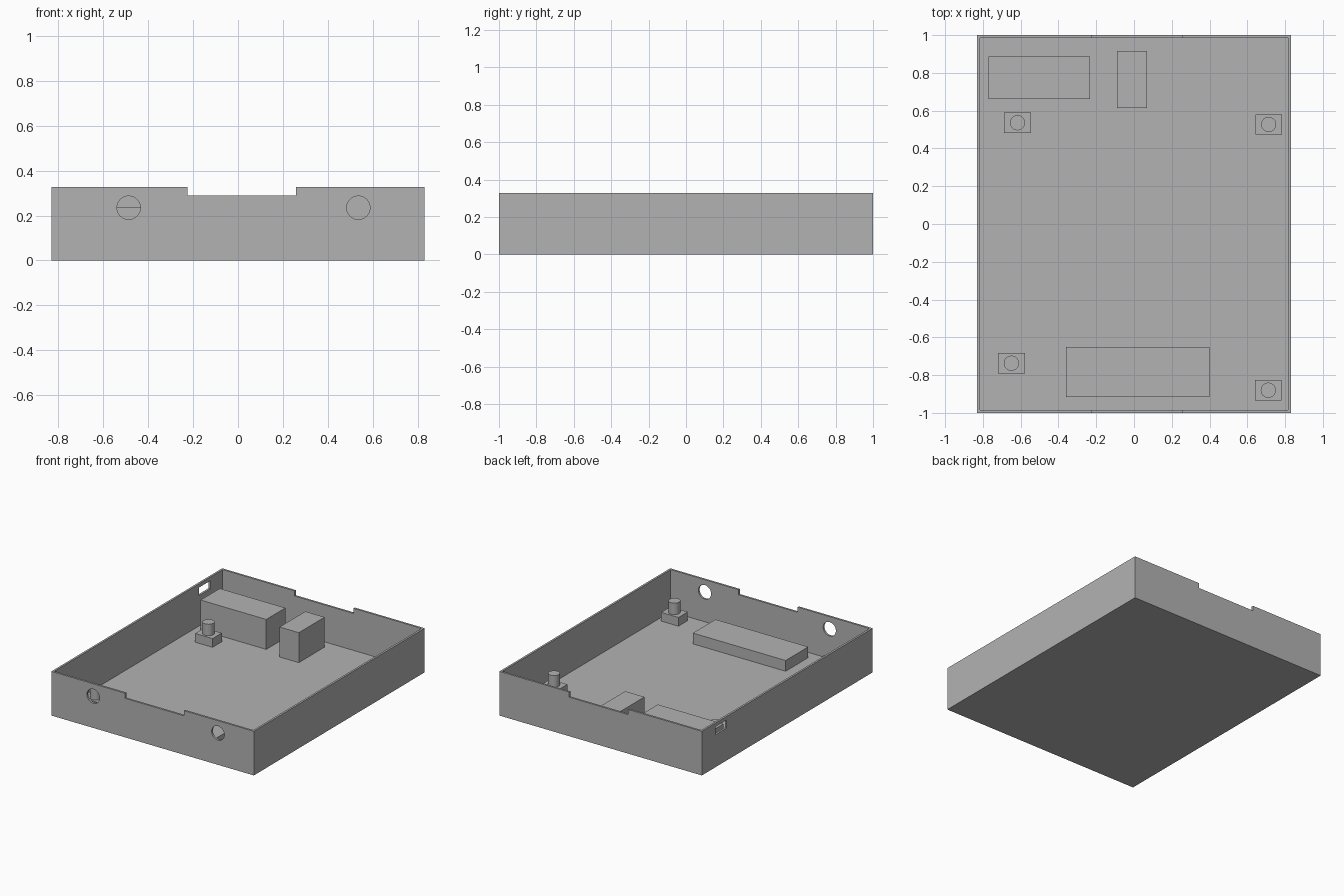
import bpy

if "Cube" in bpy.data.objects:
    bpy.data.objects.remove(bpy.data.objects["Cube"], do_unlink=True)

# One plain grey for the whole model
grey = bpy.data.materials.new("plain grey")
grey.use_nodes = True
colour = (0.45, 0.45, 0.45, 1)
grey.diffuse_color = colour
grey.node_tree.nodes["Principled BSDF"].inputs["Base Color"].default_value = colour

HALF_X, HALF_Y, HEIGHT = 0.83, 1.0, 0.327
WALL, FLOOR = 0.015, 0.015


def finish(obj, name):
    obj.name = name
    bpy.ops.object.transform_apply(location=False, rotation=True, scale=True)
    obj.data.materials.clear()
    obj.data.materials.append(grey)
    return obj


def box(name, x, y, z):
    """Box from (low, high) pairs along each axis."""
    spans = (x, y, z)
    bpy.ops.mesh.primitive_cube_add(size=1, location=[(a + b) / 2 for a, b in spans])
    obj = bpy.context.object
    obj.scale = [b - a for a, b in spans]
    return finish(obj, name)


def cylinder(name, centre, radius, depth, turn=0):
    bpy.ops.mesh.primitive_cylinder_add(vertices=48, radius=radius, depth=depth,
                                        location=centre, rotation=(turn, 0, 0))
    obj = finish(bpy.context.object, name)
    bpy.ops.object.shade_smooth_by_angle()
    return obj


def cut(target, cutter):
    cutter.hide_render = True
    mod = target.modifiers.new("cut", "BOOLEAN")
    mod.operation, mod.solver, mod.object = "DIFFERENCE", "EXACT", cutter
    bpy.context.view_layer.objects.active = target
    bpy.ops.object.modifier_apply(modifier=mod.name)
    bpy.data.objects.remove(cutter, do_unlink=True)


# Open tray: hollow, rim notches front and back, side slot, two front holes
tray = box("tray", (-HALF_X, HALF_X), (-HALF_Y, HALF_Y), (0, HEIGHT))
cut(tray, box("hollow", (WALL - HALF_X, HALF_X - WALL),
              (WALL - HALF_Y, HALF_Y - WALL), (FLOOR, 1)))
cut(tray, box("rim_notch", (-0.226, 0.258), (-1.2, 1.2), (0.289, 1)))
cut(tray, box("side_slot", (-1, -0.75), (0.71, 0.84), (0.24, 0.3)))
for x in (-0.487, 0.536):
    cut(tray, cylinder("front_hole", (x, -HALF_Y, 0.235), 0.052, 0.2, 1.5707963))

# Blocks on the floor
base = FLOOR
box("back_wide_block", (-0.77, -0.232), (0.662, 0.886), (base, 0.237))
box("back_narrow_block", (-0.09, 0.068), (0.615, 0.917), (base, 0.237))
box("front_low_block", (-0.36, 0.4), (-0.917, -0.652), (base, 0.095))

# Standoffs: a square foot with a round peg
standoffs = {"back_right": (-0.617, 0.536), "back_left": (0.713, 0.527),
             "front_right": (-0.649, -0.737), "front_left": (0.711, -0.88)}
for place, (x, y) in standoffs.items():
    box(place + "_foot", (x - 0.071, x + 0.071), (y - 0.054, y + 0.054), (base, 0.08))
    cylinder(place + "_peg", (x, y, 0.1225), 0.04, 0.085)
